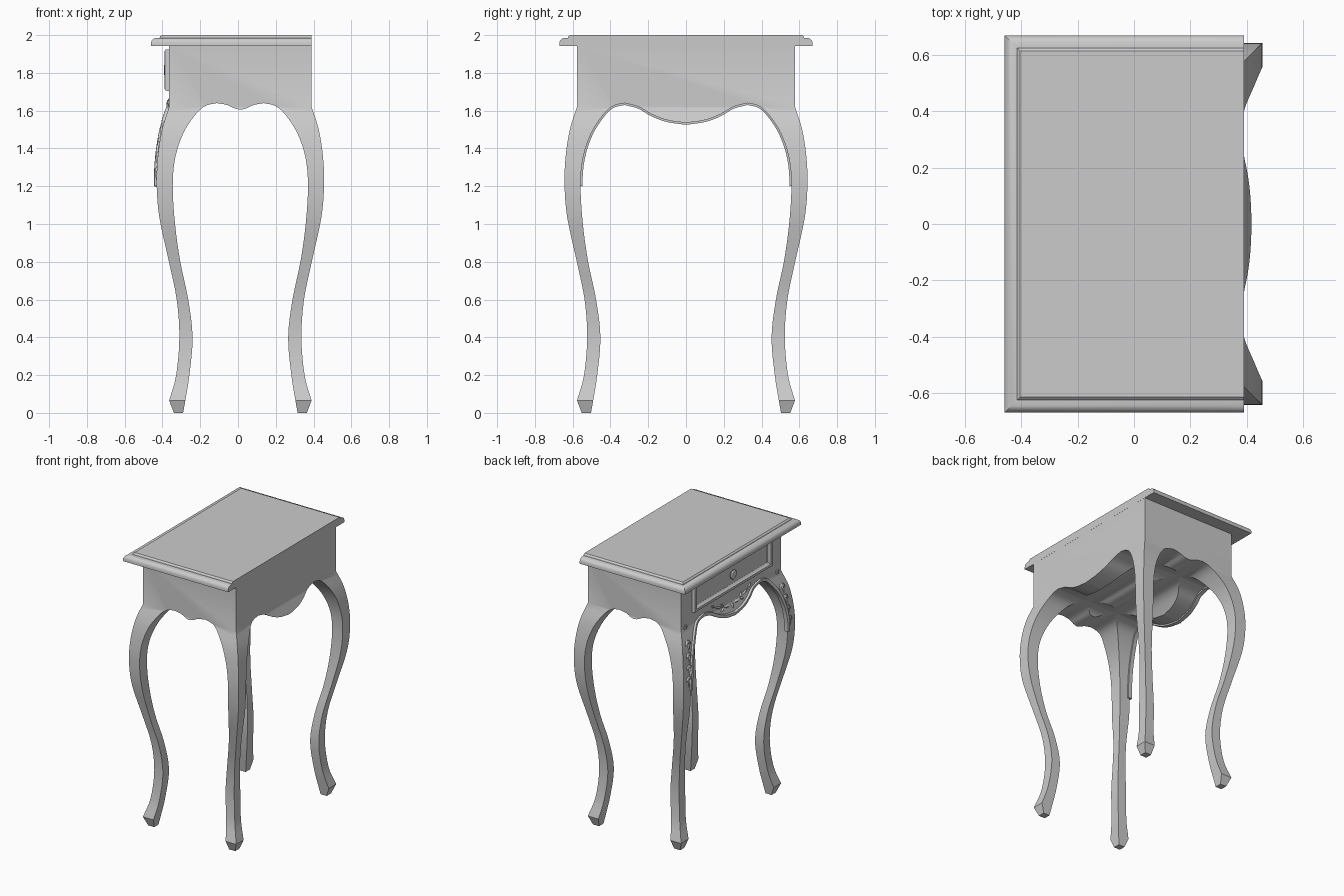
import bpy, bmesh, math
from mathutils import Vector

if "Cube" in bpy.data.objects:
    bpy.data.objects.remove(bpy.data.objects["Cube"])

CX = 0.0125      # centre of the carcass in x
D = 0.2          # carcass is this much narrower per side in x than in y
BACK, TOP_Z = 0.39, 1.945

wood = bpy.data.materials.new("grey_wood")
wood.diffuse_color = (0.6, 0.6, 0.6, 1)
wood.use_nodes = True
wood.node_tree.nodes["Principled BSDF"].inputs["Base Color"].default_value = wood.diffuse_color


def finish(name, bm, angle=30):
    bmesh.ops.recalc_face_normals(bm, faces=bm.faces)
    me = bpy.data.meshes.new(name)
    bm.to_mesh(me)
    bm.free()
    ob = bpy.data.objects.new(name, me)
    bpy.context.collection.objects.link(ob)
    me.materials.append(wood)
    shade(ob, angle)
    return ob


def shade(ob, angle=30):
    bpy.ops.object.select_all(action='DESELECT')
    ob.select_set(True)
    bpy.context.view_layer.objects.active = ob
    bpy.ops.object.shade_smooth_by_angle(angle=math.radians(angle))


def spline(pts, n=4):
    """Catmull-Rom curve through 2D points."""
    p = [Vector(q) for q in pts]
    p = [2 * p[0] - p[1]] + p + [2 * p[-1] - p[-2]]
    out = []
    for a, b, c, d in zip(p, p[1:], p[2:], p[3:]):
        for i in range(n):
            t = i / n
            out.append(0.5 * (2 * b + (c - a) * t + (2 * a - 5 * b + 4 * c - d) * t * t
                              + (3 * b - a - 3 * c + d) * t ** 3))
    return out + [p[-2]]


def loft(bm, rings, caps=True):
    rows = [[bm.verts.new(v) for v in r] for r in rings]
    for a, b in zip(rows, rows[1:]):
        for i in range(len(a)):
            j = (i + 1) % len(a)
            bm.faces.new((a[i], a[j], b[j], b[i]))
    if caps:
        bm.faces.new(rows[0])
        bm.faces.new(rows[-1])


# Half profiles (half width, height) of the cabriole legs and scalloped aprons
outer = spline([(.577, 1.62), (.615, 1.5), (.638, 1.35), (.643, 1.2), (.628, 1.03),
                (.578, .8), (.537, .6), (.523, .4), (.54, .2), (.577, .065)])
inner = spline([(.494, .05), (.47, .2), (.453, .4), (.476, .6), (.518, .8), (.546, 1.0),
                (.558, 1.2), (.545, 1.35), (.502, 1.48), (.437, 1.58), (.385, 1.625), (.325, 1.64)])
wide_dip = spline([(.325, 1.64), (.25, 1.62), (.18, 1.58), (.1, 1.55), (0, 1.535)])[1:]
narrow_dip = spline([(.325, 1.64), (.27, 1.63), (.23, 1.612), (.2, 1.605)])[1:]


def knee(z):
    """Half width of the outer surface at height z."""
    if z >= 1.62:
        return .577
    for a, b in zip(outer, outer[1:]):
        if b.y <= z <= a.y:
            return a.x + (b.x - a.x) * (a.y - z) / (a.y - b.y)
    return .577


def front_x(z, out=0.0):
    return CX - (knee(z) - D) - out


def outline(dip, shift, top):
    half = [Vector((.577, top))] + outer + [Vector((.552, 0)), Vector((.503, 0))] + inner + dip
    half = [(p.x - shift, p.y) for p in half]
    return half + [(-x, z) for x, z in reversed(half[:-1])]


# Carcass with four legs: the two silhouettes extruded and intersected
def slab(name, pts, to3d):
    bm = bmesh.new()
    loft(bm, [[to3d(u, z, s) for u, z in pts] for s in (-1, 1)])
    return finish(name, bm)


body = slab("body_and_legs", outline(wide_dip, 0, TOP_Z), lambda u, z, s: (s, u, z))
cutter = slab("side_profile_cutter", outline(narrow_dip, D, TOP_Z + .02), lambda u, z, s: (CX + u, s, z))
mod = body.modifiers.new("cross_profile", 'BOOLEAN')
mod.operation, mod.solver, mod.object = 'INTERSECT', 'EXACT', cutter
bpy.context.view_layer.objects.active = body
bpy.ops.object.modifier_apply(modifier=mod.name)
bpy.data.objects.remove(cutter)
shade(body)

# Table top: moulded on three sides, flush at the back
bm = bmesh.new()
edge = [(.0, 1.943), (.0, 1.962), (.004, 1.972), (.012, 1.98), (.024, 1.985), (.045, 1.986),
        (.047, 1.993), (.055, 2.0)]
loft(bm, [[(-.46 + d, -.67 + d, z), (BACK, -.67 + d, z), (BACK, .67 - d, z), (-.46 + d, .67 - d, z)]
          for d, z in edge])
finish("table_top", bm)

# Drawer frame: rounded moulding swept round a rectangle
bm = bmesh.new()
face = CX - .377
prof = [(0, -.005), (0, .014), (.004, .021), (.012, .024), (.022, .022), (.03, .012), (.04, .006), (.04, -.005)]
loft(bm, [[(face - h, sy * (.45 - d), 1.815 + sz * (.11 - d))
           for sy, sz in ((-1, -1), (1, -1), (1, 1), (-1, 1))] for d, h in prof], caps=False)
finish("drawer_frame", bm)

# Drawer panel
bm = bmesh.new()
loft(bm, [[(face - h, sy * .42, 1.815 + sz * .08) for sy, sz in ((-1, -1), (1, -1), (1, 1), (-1, 1))]
          for h in (-.01, .005)])
finish("drawer_front", bm)

# Round knob
bm = bmesh.new()
loft(bm, [[(face - h, r * math.cos(a * math.pi / 8), 1.815 + r * math.sin(a * math.pi / 8))
           for a in range(16)] for r, h in ((.014, 0), (.014, .012), (.032, .014), (.034, .02), (.026, .026), (.01, .028))])
finish("drawer_knob", bm)

# Moulding that follows the front arch edge
arch = [p for p in inner if p.y >= 1.19] + wide_dip
arch = arch + [Vector((-p.x, p.y)) for p in reversed(arch[:-1])]
bm = bmesh.new()
rings = []
for i, p in enumerate(arch):
    t = (arch[min(i + 1, len(arch) - 1)] - arch[max(i - 1, 0)]).normalized()
    n = Vector((t.y, -t.x))          # points away from the opening
    ring = []
    for off, h in ((-.01, -.02), (-.01, .01), (-.002, .014), (.012, .012), (.016, -.02)):
        q = p + n * off
        ring.append((front_x(p.y, h), q.x, q.y))
    rings.append(ring)
loft(bm, rings)
finish("arch_moulding", bm)


# Carved leaves and rosettes in low relief
def leaf(bm, y, z, ang, length, width, h=.011):
    d = Vector((math.cos(ang), math.sin(ang)))
    n = Vector((-d.y, d.x))
    base = Vector((y, z))

    def vert(t, s, lift):
        q = base + d * t * length + n * s * width
        return bm.verts.new((front_x(q.y, lift), q.x, q.y))
    rim = [vert(t, s, -.002) for t, s in ((0, 0), (.25, .4), (.55, .5), (1, 0), (.55, -.5), (.25, -.4))]
    ridge = vert(.45, 0, h)
    for i in range(6):
        bm.faces.new((rim[i], rim[(i + 1) % 6], ridge))


bm = bmesh.new()
for s in (-1, 1):
    def put(y, z, deg, l, w):
        a = math.radians(deg)
        leaf(bm, s * y, z, a if s > 0 else math.pi - a, l, w)
    # knee sprig, leaves in pairs down a stem
    for k in range(4):
        z = 1.55 - .08 * k
        y = .545 + .012 * k
        put(y, z, -88, .09, .014)
        put(y, z, -55, .055, .024)
        put(y, z, -125, .055, .024)
    # rosette at the top of the leg
    for k in range(6):
        put(.53, 1.628, 60 * k, .022, .016)
    # apron spray
    put(.02, 1.595, 10, .08, .024)
    put(.09, 1.605, 50, .05, .022)
    put(.09, 1.605, -20, .05, .022)
    put(.11, 1.61, 20, .09, .022)
    put(.19, 1.64, 35, .05, .02)
put(0, 1.565, 90, .055, .03)
finish("carved_leaves", bm)
